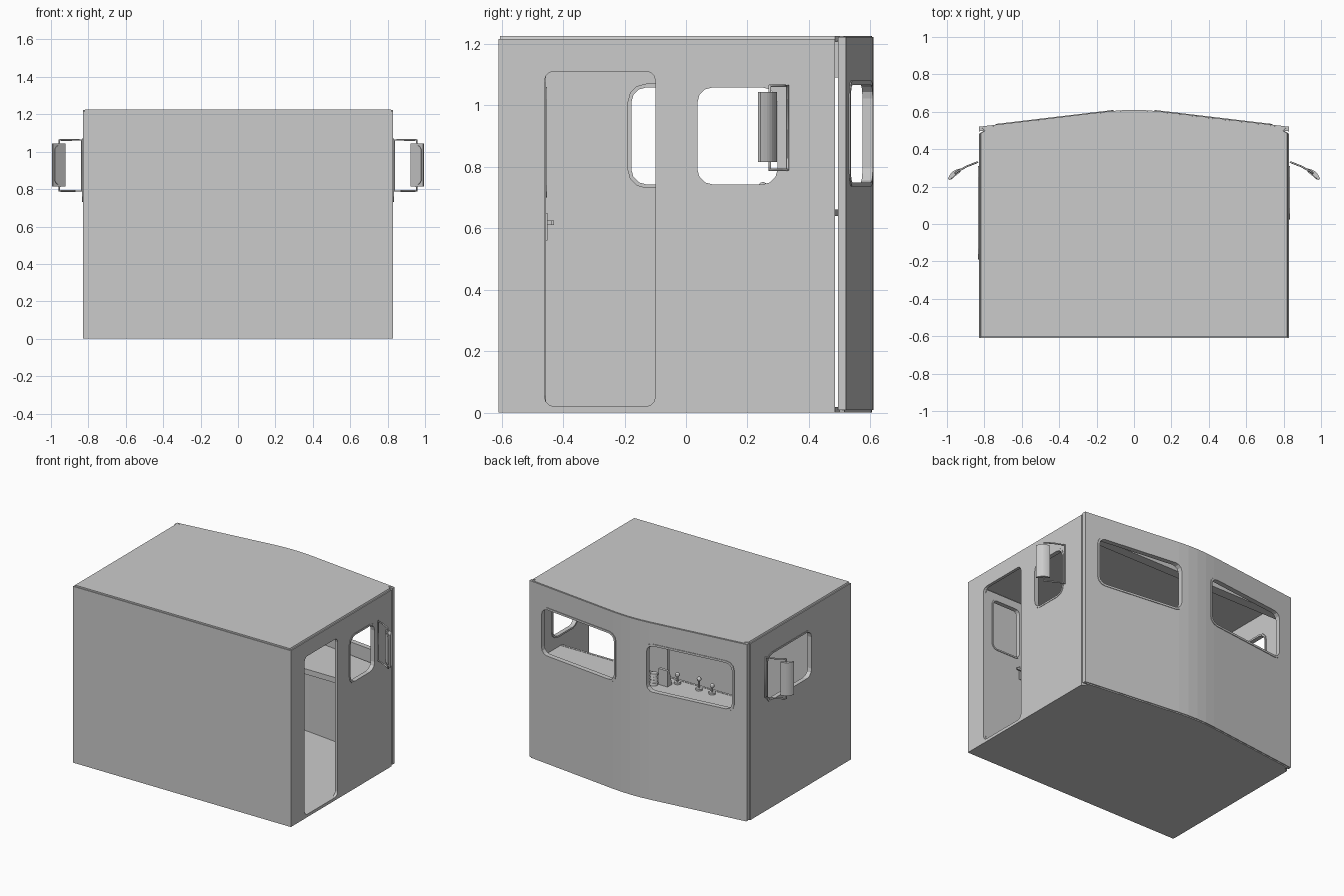
import bpy, bmesh, math
from mathutils import Vector

if "Cube" in bpy.data.objects:
    bpy.data.objects.remove(bpy.data.objects["Cube"])


def make(name, verts, faces):
    me = bpy.data.meshes.new(name)
    bm = bmesh.new()
    vs = [bm.verts.new(v) for v in verts]
    for f in faces:
        bm.faces.new([vs[i] for i in f])
    bmesh.ops.recalc_face_normals(bm, faces=bm.faces)
    bm.to_mesh(me)
    bm.free()
    ob = bpy.data.objects.new(name, me)
    bpy.context.collection.objects.link(ob)
    return ob


def prism(name, pts, to3d):
    n = len(pts)
    verts = [to3d(a, b, t) for t in (0, 1) for a, b in pts]
    faces = [list(range(n)), list(range(n, 2 * n))]
    faces += [[i, (i + 1) % n, n + (i + 1) % n, n + i] for i in range(n)]
    return make(name, verts, faces)


def ring(name, outer, inner, to3d):
    n = len(outer)
    loops = [(outer, 0), (outer, 1), (inner, 1), (inner, 0)]
    verts = [to3d(a, b, t) for pts, t in loops for a, b in pts]
    faces = [[k * n + i, k * n + (i + 1) % n, (k + 1) % 4 * n + (i + 1) % n, (k + 1) % 4 * n + i]
             for k in range(4) for i in range(n)]
    return make(name, verts, faces)


def rounded(a0, a1, b0, b1, r, seg=3):
    pts = []
    for k, (ca, cb) in enumerate(((a1 - r, b1 - r), (a0 + r, b1 - r), (a0 + r, b0 + r), (a1 - r, b0 + r))):
        for i in range(seg + 1):
            t = math.pi / 2 * (k + i / seg)
            pts.append((ca + r * math.cos(t), cb + r * math.sin(t)))
    return pts


def box(name, x0, x1, y0, y1, z0, z1):
    return prism(name, [(x0, y0), (x1, y0), (x1, y1), (x0, y1)], flat(z0, z1))


def flat(z0, z1):
    return lambda a, b, t: (a, b, z0 + (z1 - z0) * t)


def along_x(x0, x1):
    return lambda a, b, t: (x0 + (x1 - x0) * t, a, b)


def along_y(y0, y1):
    return lambda a, b, t: (a, y0 + (y1 - y0) * t, b)


def cut(ob, pts, to3d):
    c = prism("cutter", pts, to3d)
    c.hide_render = True
    m = ob.modifiers.new("cut", 'BOOLEAN')
    m.operation, m.solver, m.object = 'DIFFERENCE', 'EXACT', c
    bpy.context.view_layer.objects.active = ob
    bpy.ops.object.modifier_apply(modifier=m.name)
    bpy.data.objects.remove(c)


def cylinder(name, loc, r, h, sides=12, r2=None):
    bpy.ops.mesh.primitive_cone_add(vertices=sides, radius1=r, radius2=r if r2 is None else r2,
                                    depth=h, location=loc)
    bpy.context.object.name = name


# Shell: floor, roof, plain front wall
nose = [(.83, .52), (.14, .602), (.07, .608), (0, .61), (-.07, .608), (-.14, .602), (-.83, .52)]
plan = [(-.825, -.605), (.825, -.605), (.825, .485), (.8, .5)] + \
       [(x * .99, y - .005) for x, y in nose] + [(-.8, .5), (-.825, .485)]
prism("floor", plan, flat(0, .018))
prism("roof", plan, lambda a, b, t: (a * (1 - .008 * t), b, 1.208 + .017 * t))
box("front_wall", -.83, .83, -.61, -.59, 0, 1.215)

# Side walls: doorway and window on the right, long window on the left
right = box("right_wall", .81, .83, -.61, .485, 0, 1.215)
left = box("left_wall", -.83, -.81, -.61, .485, 0, 1.215)
cut(right, rounded(-.46, -.10, .02, 1.11, .03), along_x(.7, .9))
for wall, s, y0 in ((right, 1, .025), (left, -1, -.19)):
    outer = rounded(y0, .31, .73, 1.07, .06)
    cut(wall, outer, along_x(s * .7, s * .9))
    ring("side_window_frame", outer, rounded(y0 + .012, .298, .742, 1.058, .05), along_x(s * .803, s * .833))

# Angled windscreen wall with two windows
screen = prism("windscreen_wall", nose + [(x, y - .025) for x, y in reversed(nose)], flat(.008, 1.222))


def slope(a, b, t):
    return (a, .52 + .082 * (.83 - abs(a)) / .69 - .03 + .034 * t, b)


for s in (1, -1):
    outer = rounded(*sorted((s * .11, s * .74)), .735, 1.08, .055)
    inner = rounded(*sorted((s * .124, s * .726)), .749, 1.066, .045)
    cut(screen, outer, along_y(.4, .7))
    ring("windscreen_frame", outer, inner, slope)

# Header over the windscreen
box("header", -.81, .81, .43, .495, 1.09, 1.21)

# Door swung open into the cab
door = prism("open_door", rounded(.46, .815, .025, 1.105, .03), along_y(-.478, -.456))
hole = rounded(.535, .765, .70, 1.06, .04)
cut(door, hole, along_y(-.6, -.3))
ring("door_window_frame", hole, rounded(.545, .755, .71, 1.05, .03), along_y(-.482, -.452))
box("door_handle_plate", .51, .545, -.458, -.45, .56, .65)
box("door_handle", .505, .58, -.44, -.43, .61, .625)
box("door_handle_stem", .515, .53, -.452, -.43, .61, .625)

# Driver's desk and controls
prism("desk", [(-.81, .2), (.81, .2), (.81, .485), (.1, .58), (-.1, .58), (-.81, .485)], flat(.64, .66))
box("desk_lip", -.81, .81, .195, .21, .625, .662)
for x, top in ((-.11, .72), (-.275, .735), (-.375, .715)):
    cylinder("lever_base", (x, .25, .666), .022, .014)
    cylinder("lever_stem", (x, .25, (.66 + top) / 2), .006, top - .66, 8)
    bpy.ops.mesh.primitive_uv_sphere_add(segments=12, ring_count=8, radius=.015, location=(x, .25, top))
    bpy.context.object.name = "lever_knob"
for i in range(4):
    cylinder("stacked_dial", (0, .35, .67 + i * .021), .026, .018, 12, .022)
prism("display", [(.28, .66), (.33, .66), (.33, .77), (.31, .77)], along_x(-.09, -.02))

# Mirrors with curved housings on looped brackets
A, B = Vector((.922, .289)), Vector((.988, .234))
d = (B - A).normalized()
n = Vector((-d.y, d.x))
L = (B - A).length
for s in (1, -1):
    arc = [A, B] + [B.lerp(A, i / 8) + n * (.01 + .014 * math.sin(math.pi * i / 8)) for i in range(9)]
    prism("mirror_housing", [(s * p.x, p.y) for p in arc], flat(.815, 1.043))

    def face(a, b, t):
        p = A + d * a - n * .004 * t
        return (s * p.x, p.y, b)
    prism("mirror_glass", rounded(.008, L - .008, .825, 1.033, .03, 5), face)
    half = [(.955, .272), (.945, .28), (.895, .308), (.836, .331)]
    path = [(.955, .272, .825)] + [(x, y, .79) for x, y in half] + \
           [(x, y, 1.063) for x, y in reversed(half)] + [(.955, .272, 1.03)]
    cu = bpy.data.curves.new("mirror_bracket", 'CURVE')
    cu.dimensions, cu.bevel_depth, cu.bevel_resolution = '3D', .005, 1
    cu.use_fill_caps = True
    sp = cu.splines.new('POLY')
    sp.points.add(len(path) - 1)
    for p, (x, y, z) in zip(sp.points, path):
        p.co = (s * x, y, z, 1)
    bpy.context.collection.objects.link(bpy.data.objects.new("mirror_bracket", cu))
